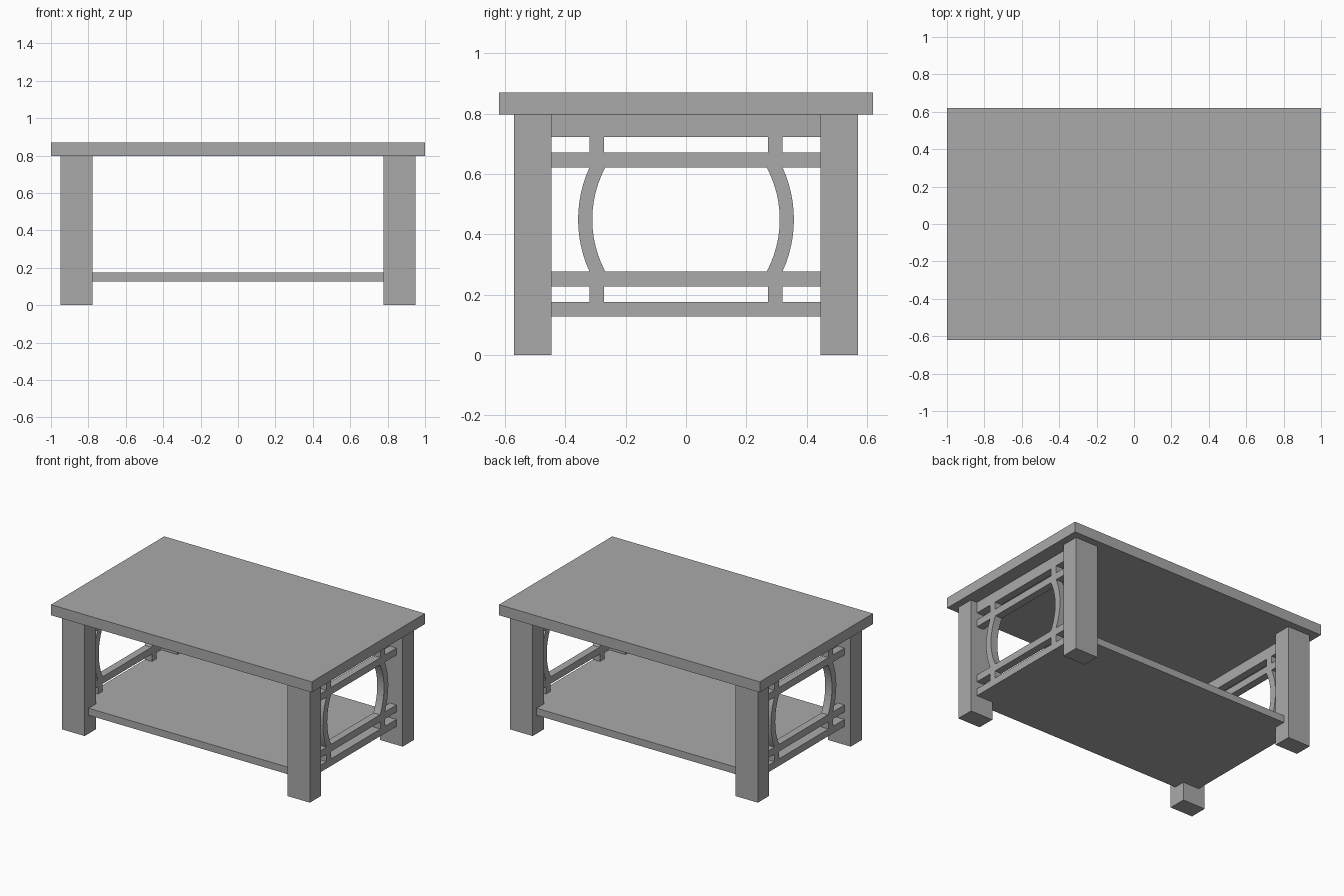
import bpy
import bmesh
from math import asin, sin, cos

cube = bpy.data.objects.get("Cube")
if cube:
    bpy.data.objects.remove(cube, do_unlink=True)

grey = bpy.data.materials.new("plain grey")
grey.use_nodes = True
colour = (0.4, 0.4, 0.4, 1)
grey.diffuse_color = colour
grey.node_tree.nodes["Principled BSDF"].inputs["Base Color"].default_value = colour


def prism(name, outline, offset, depth):
    """Extrude a closed outline of 3D points along one direction."""
    bm = bmesh.new()
    face = bm.faces.new([bm.verts.new(p) for p in outline])
    out = bmesh.ops.extrude_face_region(bm, geom=[face])
    verts = [g for g in out["geom"] if isinstance(g, bmesh.types.BMVert)]
    bmesh.ops.translate(bm, verts=verts, vec=[c * depth for c in offset])
    bmesh.ops.recalc_face_normals(bm, faces=bm.faces)
    mesh = bpy.data.meshes.new(name)
    bm.to_mesh(mesh)
    bm.free()
    mesh.materials.append(grey)
    obj = bpy.data.objects.new(name, mesh)
    bpy.context.collection.objects.link(obj)
    return obj


def box(name, x0, x1, y0, y1, z0, z1):
    base = [(x0, y0, z0), (x1, y0, z0), (x1, y1, z0), (x0, y1, z0)]
    return prism(name, base, (0, 0, 1), z1 - z0)


LEG_X, LEG_Y = 0.777, 0.447       # inner faces of the legs
PANEL_IN, PANEL_OUT = 0.85, 0.902  # side panel thickness
SHELF_Z = (0.127, 0.176)
TOP_Z = 0.797

# Table top
box("table_top", -1, 1, -0.62, 0.62, TOP_Z, 0.87)

# Shelf notched around the four legs
quarter = [(PANEL_OUT, LEG_Y), (LEG_X, LEG_Y), (LEG_X, 0.526)]
outline = []
for sx, sy in ((1, 1), (-1, 1), (-1, -1), (1, -1)):
    corner = quarter if sx * sy > 0 else quarter[::-1]
    outline += [(sx * x, sy * y, SHELF_Z[0]) for x, y in corner]
prism("shelf", outline, (0, 0, 1), SHELF_Z[1] - SHELF_Z[0])

# Curved slat outline: two concentric arcs between the middle rails
MID_Z, HALF, CENTRE_Y = 0.449, 0.174, -0.055
STEPS = 12


def arc(radius):
    limit = asin(HALF / radius)
    angles = [limit * (2 * i / STEPS - 1) for i in range(STEPS + 1)]
    return [(CENTRE_Y + radius * cos(a), MID_Z + radius * sin(a)) for a in angles]


slat = arc(0.413) + arc(0.366)[::-1]

for side, sx in (("left", 1), ("right", -1)):
    xs = (sx * PANEL_IN, sx * PANEL_OUT)
    # Horizontal rails
    for part, z0, z1 in (("lower", 0.227, 0.276), ("upper", 0.622, 0.671),
                         ("top", 0.722, TOP_Z)):
        box(f"{side}_{part}_rail", *xs, -LEG_Y, LEG_Y, z0, z1)
    for end, sy in (("back", 1), ("front", -1)):
        # Legs
        box(f"{side}_{end}_leg", sx * LEG_X, sx * 0.95,
            sy * LEG_Y, sy * 0.57, 0, TOP_Z)
        # Short posts between the rails
        for part, z0, z1 in (("lower", SHELF_Z[1], 0.227), ("upper", 0.671, 0.722)):
            box(f"{side}_{end}_{part}_post", *xs, sy * 0.272, sy * 0.32, z0, z1)
        # Curved slats
        prism(f"{side}_{end}_curved_slat",
              [(xs[0], sy * y, z) for y, z in slat], (sx, 0, 0),
              PANEL_OUT - PANEL_IN)
